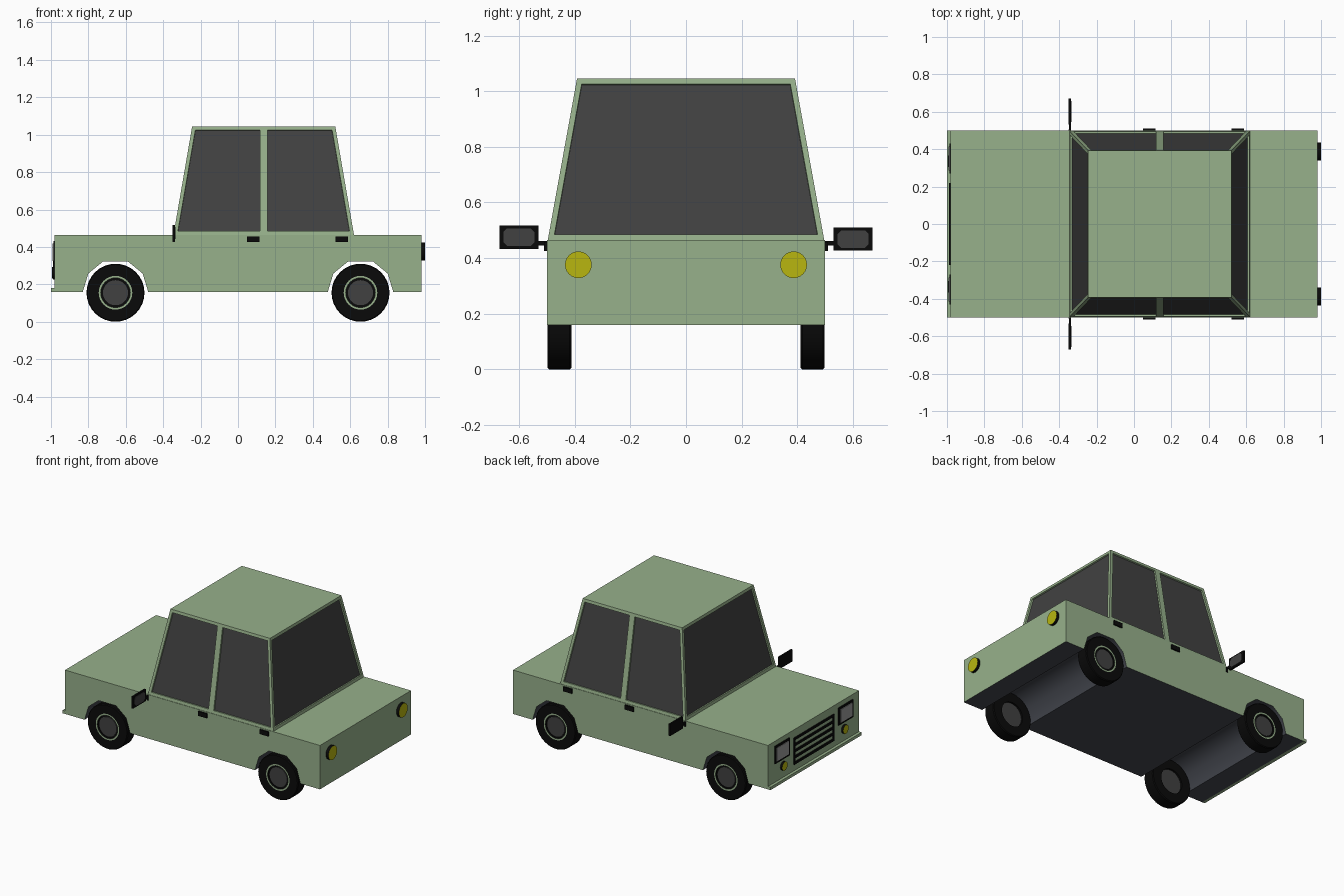
import bpy, bmesh, math
from mathutils import Matrix, Vector

if "Cube" in bpy.data.objects:
    bpy.data.objects.remove(bpy.data.objects["Cube"])


def material(name, r, g, b):
    m = bpy.data.materials.new(name)
    m.diffuse_color = (r, g, b, 1)
    m.use_nodes = True
    m.node_tree.nodes["Principled BSDF"].inputs["Base Color"].default_value = m.diffuse_color
    return m


GREEN = material("sage green paint", 0.31, 0.44, 0.26)
GLASS = material("dark grey glass", 0.053, 0.053, 0.053)
BLACK = material("black rubber", 0.003, 0.003, 0.003)
UNDER = material("underbody grey", 0.06, 0.065, 0.08)
YELLOW = material("yellow lamp", 0.48, 0.47, 0.005)
LENS = material("light grey lens", 0.33, 0.33, 0.33)


def finish(name, bm, mats, smooth=None):
    bmesh.ops.recalc_face_normals(bm, faces=bm.faces)
    me = bpy.data.meshes.new(name)
    if smooth:
        for f in bm.faces:
            f.smooth = True
    bm.to_mesh(me)
    bm.free()
    for m in mats:
        me.materials.append(m)
    if smooth:
        me.set_sharp_from_angle(angle=math.radians(smooth))
    ob = bpy.data.objects.new(name, me)
    bpy.context.collection.objects.link(ob)
    return ob


def add_box(bm, x, y, z):
    """Box from (min, max) ranges."""
    c = Vector([(a + b) / 2 for a, b in (x, y, z)])
    d = [abs(b - a) for a, b in (x, y, z)]
    bmesh.ops.create_cube(bm, size=1, matrix=Matrix.Translation(c) @ Matrix.Diagonal((*d, 1)))


def boxes(name, mat, *ranges):
    bm = bmesh.new()
    for r in ranges:
        add_box(bm, *r)
    return finish(name, bm, [mat])


def lamp(name, x0, x1, y, z, r):
    """Round lamp along x, dark rim and yellow outer face."""
    bm = bmesh.new()
    m = Matrix.Translation(((x0 + x1) / 2, y, z)) @ Matrix.Rotation(math.pi / 2, 4, 'Y')
    bmesh.ops.create_cone(bm, cap_ends=True, segments=24, radius1=r, radius2=r,
                          depth=abs(x1 - x0), matrix=m)
    for f in bm.faces:
        f.material_index = 1 if len(f.verts) > 4 else 0
    finish(name, bm, [BLACK, YELLOW], 40)


# Lower body: side profile with wheel arches, extruded across the width
WX, AR, Z0, Z1 = 0.655, 0.175, 0.16, 0.465
profile = [(-0.98, Z1), (-0.98, Z0)]
for cx in (-WX, WX):
    for a in (180, 146, 112.5, 67.5, 34, 0):
        t = math.radians(a)
        profile.append((cx + AR * math.cos(t), Z0 + AR * math.sin(t)))
profile += [(0.98, Z0), (0.98, Z1)]
bm = bmesh.new()
face = bm.faces.new([bm.verts.new((x, -0.5, z)) for x, z in profile])
ext = bmesh.ops.extrude_face_region(bm, geom=[face])
bmesh.ops.translate(bm, vec=(0, 1, 0), verts=[v for v in ext["geom"] if isinstance(v, bmesh.types.BMVert)])
bmesh.ops.recalc_face_normals(bm, faces=bm.faces)
for f in bm.faces:
    c = f.calc_center_median()
    if abs(f.normal.y) < 0.5 and c.z < Z1 - 0.01 and abs(c.x) < 0.97:
        f.material_index = 1
finish("body", bm, [GREEN, UNDER], 50)

# Cabin: tapered block with recessed windows
bm = bmesh.new()
rings = []
for x0, x1, y, z in ((-0.345, 0.62, 0.497, Z1), (-0.245, 0.52, 0.392, 1.045)):
    rings.append([bm.verts.new(p) for p in ((x0, -y, z), (x1, -y, z), (x1, y, z), (x0, y, z))])
bm.faces.new(rings[0])
bm.faces.new(rings[1])
for i in range(4):
    j = (i + 1) % 4
    bm.faces.new((rings[0][i], rings[0][j], rings[1][j], rings[1][i]))
bmesh.ops.recalc_face_normals(bm, faces=bm.faces)
# split at the door pillar
bmesh.ops.bisect_plane(bm, geom=bm.verts[:] + bm.edges[:] + bm.faces[:],
                       plane_co=(0.138, 0, 0), plane_no=(1, 0, 0))
bm.normal_update()
panes = [f for f in bm.faces if abs(f.normal.z) < 0.5]
bmesh.ops.inset_individual(bm, faces=panes, thickness=0.02, depth=0, use_even_offset=True)
bmesh.ops.inset_individual(bm, faces=panes, thickness=0.001, depth=-0.01, use_even_offset=True)
for f in panes:
    f.material_index = 1
finish("cabin", bm, [GREEN, GLASS])

# Wheels: lathed section (radius, y, material of the strip leading to it)
section = [(0, 0.425, 0), (0.085, 0.425, 1), (0.085, 0.412, 0), (0.15, 0.412, 0), (0.155, 0.418, 0),
           (0.155, 0.492, 0), (0.15, 0.498, 0), (0.09, 0.498, 0), (0.079, 0.498, 2),
           (0.079, 0.486, 0), (0.067, 0.486, 0), (0.067, 0.492, 1), (0, 0.492, 1)]
SEG = 32
for end, cx in (("front", -WX), ("rear", WX)):
    for side, s in (("right", -1), ("left", 1)):
        bm = bmesh.new()
        loops = []
        for r, y, m in section:
            n = SEG if r else 1
            loops.append([bm.verts.new((cx + r * math.cos(2 * math.pi * k / SEG), s * y,
                                        0.155 + r * math.sin(2 * math.pi * k / SEG)))
                          for k in range(n)])
        for a, b, sec in zip(loops, loops[1:], section[1:]):
            for k in range(SEG):
                n = (k + 1) % SEG
                vs = [a[k % len(a)], a[n % len(a)], b[n % len(b)], b[k % len(b)]]
                bm.faces.new(list(dict.fromkeys(vs))).material_index = sec[2]
        finish(f"{end}_{side}_wheel", bm, [BLACK, GLASS, GREEN], 35)

# Front bumper lip
boxes("front_bumper", GREEN, ((-1.0, -0.975), (-0.5, 0.5), (0.16, 0.18)))

# Grille: frame and horizontal bars
GX, gz0, gz1 = (-0.988, -0.975), 0.225, 0.41
bars = [(GX, (s * 0.207, s * 0.219), (gz0, gz1)) for s in (-1, 1)]
for i in range(5):
    z = gz0 + 0.008 + i * (gz1 - gz0 - 0.016) / 4
    bars.append((GX, (-0.207, 0.207), (z - 0.008, z + 0.008)))
boxes("grille", BLACK, *bars)

for side, s in (("right", -1), ("left", 1)):
    # Headlights, indicators and tail lamps
    boxes(f"{side}_headlight_frame", BLACK, ((-0.987, -0.975), (s * 0.27, s * 0.43), (0.31, 0.432)))
    boxes(f"{side}_headlight_lens", LENS, ((-0.991, -0.98), (s * 0.285, s * 0.415), (0.325, 0.417)))
    lamp(f"{side}_indicator", -0.975, -0.995, s * 0.335, 0.262, 0.03)
    lamp(f"{side}_tail_lamp", 0.975, 1.0, s * 0.387, 0.376, 0.048)

    # Door handles
    boxes(f"{side}_door_handles", BLACK,
          *[((x, x + 0.067), (s * 0.495, s * 0.51), (0.426, 0.457)) for x in (0.048, 0.522)])

    # Side mirror: housing, arm, mount and glass
    dz = 0.0035 * -s
    boxes(f"{side}_mirror", BLACK,
          ((-0.349, -0.337), (s * 0.531, s * 0.671), (0.43 + dz, 0.513 + dz)),
          ((-0.347, -0.338), (s * 0.495, s * 0.54), (0.446, 0.461)),
          ((-0.349, -0.337), (s * 0.495, s * 0.506), (0.427, 0.461)))
    bm = bmesh.new()
    cy, cz = s * 0.601, 0.4715 + dz
    pts = [(a * u, b * v) for a, b, order in ((1, 1, 1), (-1, 1, -1), (-1, -1, 1), (1, -1, -1))
           for u, v in ((0.056, 0.018), (0.042, 0.032))[::order]]
    f = bm.faces.new([bm.verts.new((-0.338, cy + u, cz + v)) for u, v in pts])
    ext = bmesh.ops.extrude_face_region(bm, geom=[f])
    bmesh.ops.translate(bm, vec=(0.004, 0, 0),
                        verts=[v for v in ext["geom"] if isinstance(v, bmesh.types.BMVert)])
    finish(f"{side}_mirror_glass", bm, [GLASS])
